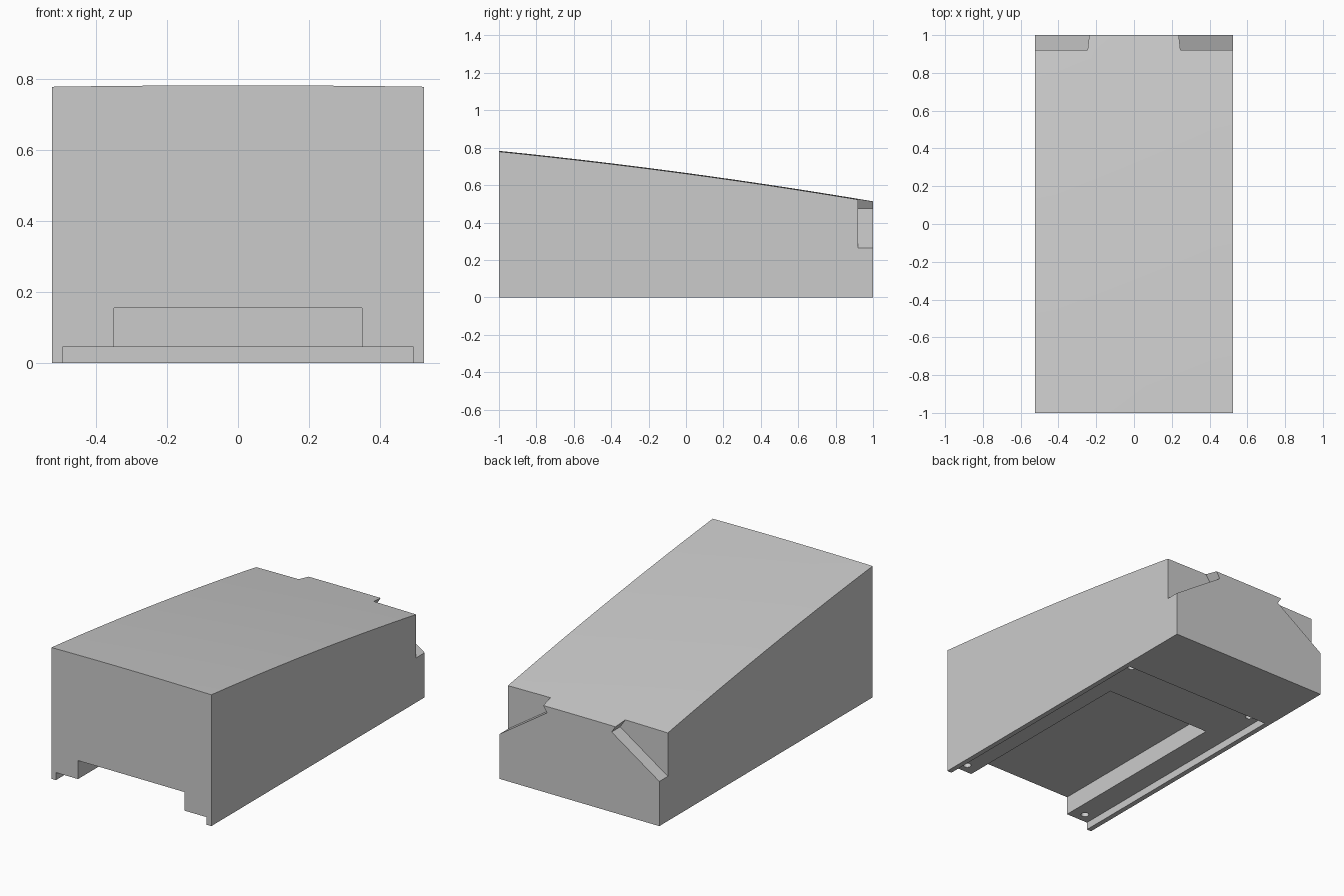
import bpy
import bmesh
from math import radians

default = bpy.data.objects.get("Cube")
if default:
    bpy.data.objects.remove(default, do_unlink=True)

HALF_W = 0.525

grey = bpy.data.materials.new("light grey")
grey.use_nodes = True
grey.diffuse_color = (0.6, 0.6, 0.6, 1)
grey.node_tree.nodes["Principled BSDF"].inputs["Base Color"].default_value = (0.6, 0.6, 0.6, 1)


def make_object(name, bm):
    bmesh.ops.recalc_face_normals(bm, faces=bm.faces)
    mesh = bpy.data.meshes.new(name)
    bm.to_mesh(mesh)
    bm.free()
    mesh.materials.append(grey)
    obj = bpy.data.objects.new(name, mesh)
    bpy.context.collection.objects.link(obj)
    return obj


def prism(name, profile, y0, y1):
    """Extrude an x-z outline along y."""
    bm = bmesh.new()
    face = bm.faces.new([bm.verts.new((x, y0, z)) for x, z in profile])
    new = bmesh.ops.extrude_face_region(bm, geom=[face])["geom"]
    verts = [v for v in new if isinstance(v, bmesh.types.BMVert)]
    bmesh.ops.translate(bm, verts=verts, vec=(0, y1 - y0, 0))
    return make_object(name, bm)


def slot(name, half, top, back):
    """Rectangular underside cutter, open to the front."""
    return prism(name, [(-half, -0.1), (half, -0.1), (half, top), (-half, top)], -1.1, back)


def top_height(x, y):
    return 0.644 - 0.135 * y + 0.017 * (1 - y * y) + 0.004 * (1 - (x / HALF_W) ** 2)


# Wedge body with a gently crowned sloping top
bm = bmesh.new()
bmesh.ops.create_grid(bm, x_segments=10, y_segments=14, size=1)
for v in bm.verts:
    v.co.x *= HALF_W
new = bmesh.ops.extrude_face_region(bm, geom=bm.faces[:])["geom"]
for v in [g for g in new if isinstance(g, bmesh.types.BMVert)]:
    v.co.z = top_height(v.co.x, v.co.y)
flat = [e for e in bm.edges if all(v.co.z == 0 for v in e.verts) and not e.is_boundary
        and all(abs(f.normal.z) > 0.9 for f in e.link_faces)
        and all(v.co.z == 0 for f in e.link_faces for v in f.verts)]
bmesh.ops.dissolve_edges(bm, edges=flat, use_verts=False)
body = make_object("body", bm)

# Stepped recess in the underside
cutters = [slot("wide_recess_cutter", 0.495, 0.045, 0.55),
           slot("deep_recess_cutter", 0.35, 0.155, 0.21)]

# Tilted rear corner notches: floor falls outward, inner wall square to it
run, rise = 0.313, 0.21
ix, iz = 0.212, 0.475
for side, label in ((1, "left"), (-1, "right")):
    outline = [(ix, iz), (ix + 1.5 * run, iz - 1.5 * rise),
               (ix + 1.5 * run + rise, iz - 1.5 * rise + run), (ix + rise, iz + run)]
    cutters.append(prism(label + "_notch_cutter", [(side * x, z) for x, z in outline], 0.92, 1.1))

# Screw holes in the recess rails
for x in (-0.43, 0.43):
    for y in (-0.94, 0.49):
        bm = bmesh.new()
        bmesh.ops.create_cone(bm, cap_ends=True, segments=24, radius1=0.022, radius2=0.022, depth=0.2)
        bmesh.ops.translate(bm, verts=bm.verts, vec=(x, y, 0))
        cutters.append(make_object("screw_hole_cutter", bm))

bpy.ops.object.select_all(action="DESELECT")
bpy.context.view_layer.objects.active = body
body.select_set(True)
for cutter in cutters:
    cutter.hide_render = True
    mod = body.modifiers.new(cutter.name, "BOOLEAN")
    mod.operation = "DIFFERENCE"
    mod.solver = "EXACT"
    mod.object = cutter
    bpy.ops.object.modifier_apply(modifier=mod.name)
    bpy.data.objects.remove(cutter, do_unlink=True)

bpy.ops.object.shade_smooth_by_angle(angle=radians(20))
